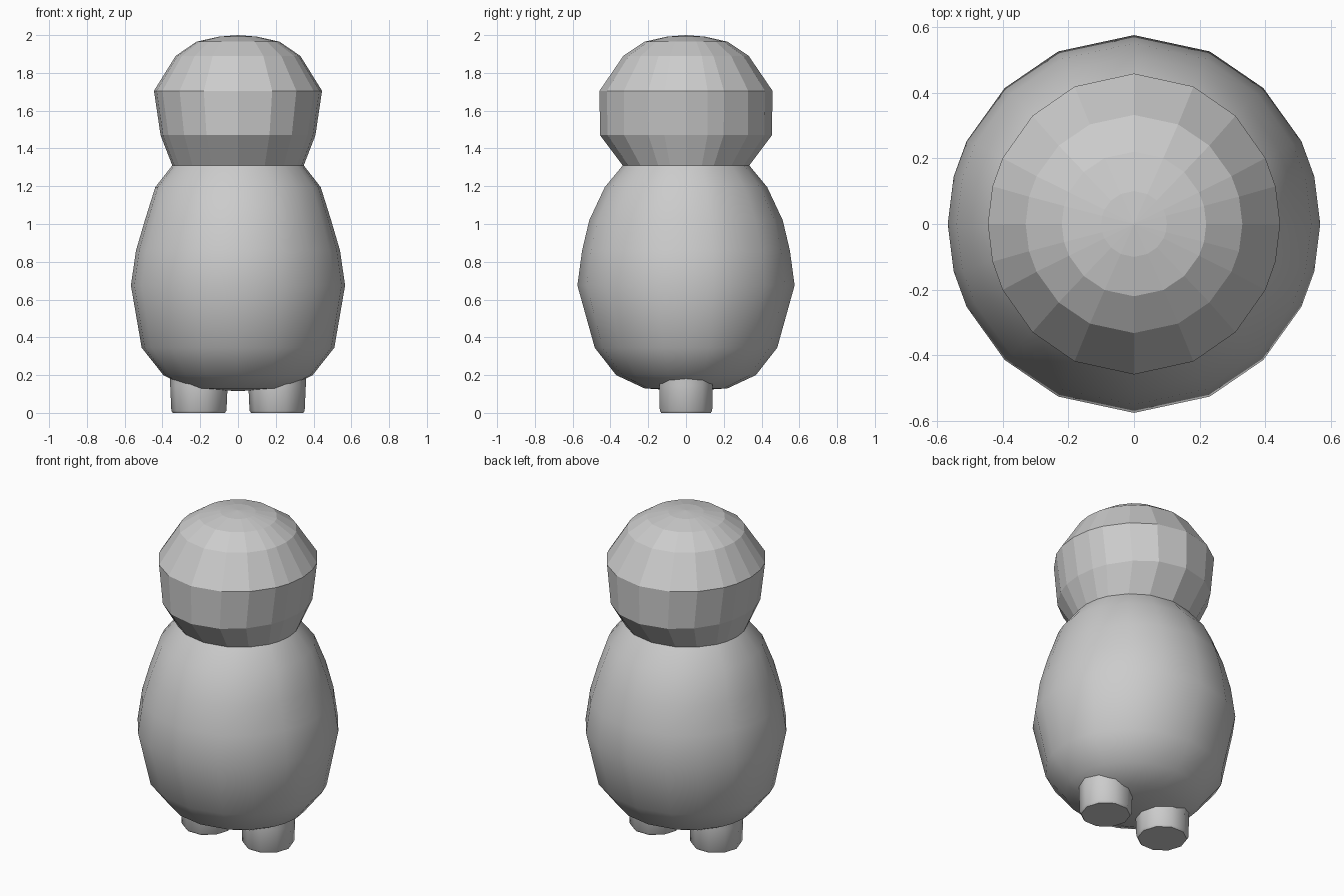
import bpy, bmesh, math

if "Cube" in bpy.data.objects:
    bpy.data.objects.remove(bpy.data.objects["Cube"])

# Uneven side spacing of the 20-sided rings, one quadrant mirrored around
QUAD = [0, 14.5, 26, 46, 66]
ANGLES = QUAD + [90] + [180 - a for a in QUAD[:0:-1]]
ANGLES = ANGLES + [a + 180 for a in ANGLES]


def lathe(name, rings, angles, bottom=None, top=None, smooth=None, x=0.0):
    """Stack rings of (z, x radius, y radius), closing ends at a centre height."""
    bm = bmesh.new()
    loops = []
    for z, rx, ry in rings:
        loops.append([bm.verts.new((x + rx * math.cos(math.radians(a)),
                                    ry * math.sin(math.radians(a)), z)) for a in angles])
    n = len(angles)
    for lo, hi in zip(loops, loops[1:]):
        for i in range(n):
            j = (i + 1) % n
            bm.faces.new((lo[i], lo[j], hi[j], hi[i]))
    for height, loop in ((bottom, loops[0]), (top, loops[-1])):
        if height is not None:
            centre = bm.verts.new((x, 0, height))
            for i in range(n):
                bm.faces.new((loop[i], loop[(i + 1) % n], centre))
    bmesh.ops.recalc_face_normals(bm, faces=bm.faces)
    mesh = bpy.data.meshes.new(name)
    bm.to_mesh(mesh)
    bm.free()
    obj = bpy.data.objects.new(name, mesh)
    bpy.context.collection.objects.link(obj)
    if smooth:
        bpy.ops.object.select_all(action='DESELECT')
        obj.select_set(True)
        bpy.context.view_layer.objects.active = obj
        bpy.ops.object.shade_smooth_by_angle(angle=math.radians(smooth))
    return obj


# Smooth egg-shaped body, meeting the head at the neck ring
lathe("body", [(0.13, 0.26, 0.22), (0.20, 0.395, 0.37), (0.345, 0.51, 0.483),
               (0.675, 0.567, 0.575), (0.86, 0.54, 0.55), (1.02, 0.493, 0.512),
               (1.195, 0.438, 0.43), (1.31, 0.348, 0.335)],
      ANGLES, bottom=0.115, smooth=50)

# Faceted head with a low dome
lathe("head", [(1.31, 0.348, 0.335), (1.47, 0.41, 0.455), (1.705, 0.445, 0.458),
               (1.89, 0.33, 0.332), (1.965, 0.22, 0.22), (1.992, 0.10, 0.10)],
      ANGLES, top=2.0)

# Two stubby round feet
for side, sx in (("left", 1), ("right", -1)):
    lathe(side + "_foot", [(0, 0.138, 0.138), (0.012, 0.146, 0.146), (0.145, 0.152, 0.148),
                           (0.22, 0.152, 0.148)],
          [36 * i for i in range(10)], bottom=0, top=0.22, smooth=40, x=0.207 * sx)
